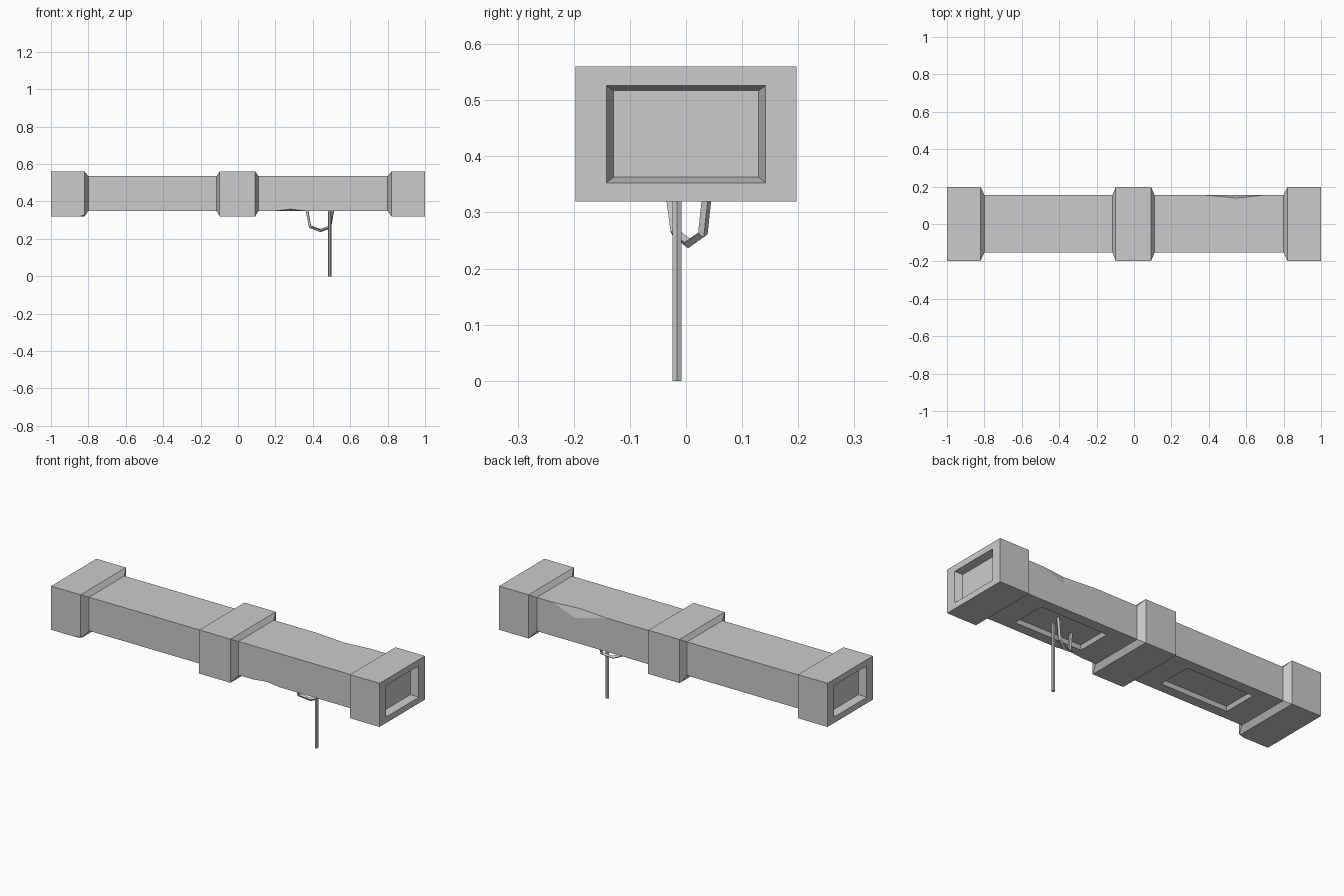
import bpy, bmesh
from mathutils import Vector

if "Cube" in bpy.data.objects:
    bpy.data.objects.remove(bpy.data.objects["Cube"])

BODY = (-0.152, 0.155, 0.35, 0.535)      # y0, y1, z0, z1
COLLAR = (-0.197, 0.197, 0.32, 0.56)
OPENING = (-0.142, 0.142, 0.353, 0.526)
FLOOR = (-0.129, 0.129, 0.363, 0.517)


def finish(bm, name):
    bmesh.ops.recalc_face_normals(bm, faces=bm.faces)
    mesh = bpy.data.meshes.new(name)
    bm.to_mesh(mesh)
    bm.free()
    ob = bpy.data.objects.new(name, mesh)
    bpy.context.collection.objects.link(ob)
    return ob


def loft(name, sections):
    """Skin rectangular sections (x, rect) along x and cap both ends."""
    bm = bmesh.new()
    rings = []
    for x, (y0, y1, z0, z1) in sections:
        rings.append([bm.verts.new((x, y, z)) for y, z in
                      ((y0, z0), (y1, z0), (y1, z1), (y0, z1))])
    for a, b in zip(rings, rings[1:]):
        for i in range(4):
            j = (i + 1) % 4
            bm.faces.new((a[i], a[j], b[j], b[i]))
    bm.faces.new(rings[0])
    bm.faces.new(rings[-1])
    return finish(bm, name)


def hull(name, points):
    bm = bmesh.new()
    for p in points:
        bm.verts.new(p)
    bmesh.ops.convex_hull(bm, input=bm.verts)
    return finish(bm, name)


def cut(ob, cutter):
    mod = ob.modifiers.new("cut", 'BOOLEAN')
    mod.operation = 'DIFFERENCE'
    mod.solver = 'EXACT'
    mod.object = cutter
    bpy.context.view_layer.objects.active = ob
    bpy.ops.object.modifier_apply(modifier=mod.name)
    bpy.data.objects.remove(cutter)


def chip(ob, end_a, end_b, low, high):
    """Notch an edge running end_a-end_b down to the valley low-high."""
    a, b, lo, hi = map(Vector, (end_a, end_b, low, high))
    mid = (lo + hi) / 2
    pts = [a + (a - mid) * 0.4, b + (b - mid) * 0.4,
           lo + (lo - hi) * 0.6, hi + (hi - lo) * 0.6]
    cut(ob, hull("chip_cutter", pts))


def rod(name, points, radius, resolution):
    cu = bpy.data.curves.new(name, 'CURVE')
    cu.dimensions = '3D'
    cu.bevel_depth = radius
    cu.bevel_resolution = resolution
    cu.use_fill_caps = True
    sp = cu.splines.new('POLY')
    sp.points.add(len(points) - 1)
    for p, co in zip(sp.points, points):
        p.co = (*co, 1)
    sp.use_smooth = False
    ob = bpy.data.objects.new(name, cu)
    bpy.context.collection.objects.link(ob)
    return ob


# long beam with two recessed panels underneath
beam = loft("beam", [(-0.85, BODY), (0.85, BODY)])
for cx in (-0.455, 0.455):
    pts = []
    for z, hx, hy in ((0.33, 0.215, 0.107), (0.37, 0.195, 0.087)):
        pts += [(cx + sx * hx, sy * hy, z) for sx in (-1, 1) for sy in (-1, 1)]
    cut(beam, hull("panel_cutter", pts))

# worn notches on the beam edges
chip(beam, (0.37, 0.155, 0.535), (0.70, 0.155, 0.535),
     (0.57, 0.155, 0.485), (0.55, 0.139, 0.535))
chip(beam, (0.20, -0.152, 0.35), (0.36, -0.152, 0.35),
     (0.28, -0.125, 0.35), (0.28, -0.152, 0.359))

# end collars with recessed ends
for side, label in ((1, "right"), (-1, "left")):
    collar = loft(label + "_collar", [
        (side * 0.96, FLOOR), (side * 1.0, OPENING), (side * 1.0, COLLAR),
        (side * 0.82, COLLAR), (side * 0.80, BODY)])
# broken lower corner of the left collar
cut(collar, hull("corner_cutter", [
    (-0.895, -0.212, 0.31), (-0.79, -0.212, 0.353),
    (-0.79, -0.150, 0.31), (-0.79, -0.212, 0.31)]))

# middle collar
loft("middle_collar", [(-0.115, BODY), (-0.098, COLLAR),
                       (0.092, COLLAR), (0.11, BODY)])

# hanging rod and bent wire loop
rod("hanging_rod", [(0.49, -0.016, 0), (0.49, -0.016, 0.375)], 0.009, 1)
rod("wire_loop", [(0.365, -0.035, 0.375), (0.385, -0.020, 0.265),
                  (0.44, 0.005, 0.245), (0.49, 0.030, 0.262),
                  (0.51, 0.042, 0.375)], 0.009, 0)
